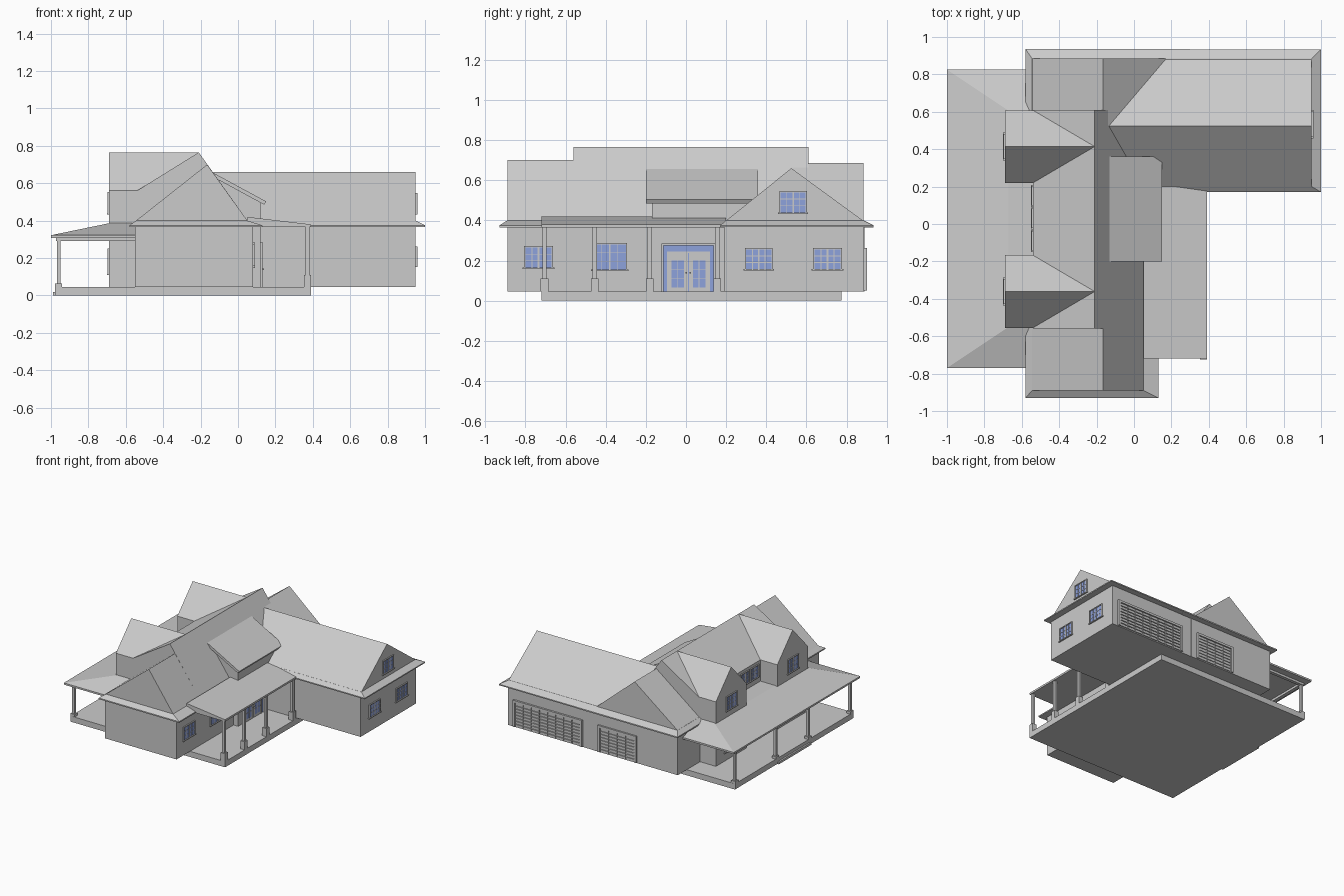
import bpy, bmesh

if "Cube" in bpy.data.objects:
    bpy.data.objects.remove(bpy.data.objects["Cube"])

glass_mat = bpy.data.materials.new("glass_blue")
glass_mat.diffuse_color = (0.27, 0.36, 0.72, 1)
glass_mat.use_nodes = True
glass_mat.node_tree.nodes["Principled BSDF"].inputs["Base Color"].default_value = glass_mat.diffuse_color


def finish(name, bm, mat=None):
    bmesh.ops.recalc_face_normals(bm, faces=bm.faces)
    me = bpy.data.meshes.new(name)
    bm.to_mesh(me)
    bm.free()
    ob = bpy.data.objects.new(name, me)
    bpy.context.collection.objects.link(ob)
    if mat:
        me.materials.append(mat)
    return ob


def add_box(bm, x0, x1, y0, y1, z0, z1):
    v = [bm.verts.new((x, y, z)) for z in (z0, z1)
         for x, y in ((x0, y0), (x1, y0), (x1, y1), (x0, y1))]
    for f in ((0, 1, 2, 3), (4, 5, 6, 7), (0, 1, 5, 4), (1, 2, 6, 5), (2, 3, 7, 6), (3, 0, 4, 7)):
        bm.faces.new([v[i] for i in f])


def boxes(name, lst, mat=None):
    bm = bmesh.new()
    for b in lst:
        add_box(bm, *b)
    return finish(name, bm, mat)


def prism(name, pts, axis, a, b):
    """Extrude a (horizontal, z) profile along x or y from a to b."""
    bm = bmesh.new()
    ends = []
    for t in (a, b):
        ends.append([bm.verts.new((t, p, z) if axis == 'x' else (p, t, z)) for p, z in pts])
        bm.faces.new(ends[-1])
    n = len(pts)
    for i in range(n):
        j = (i + 1) % n
        bm.faces.new((ends[0][i], ends[0][j], ends[1][j], ends[1][i]))
    return finish(name, bm)


def skirt(name, outer, inner, zb, ze, zt):
    """Hipped eave: fascia from zb to ze, slope up to the inner rectangle at zt."""
    bm = bmesh.new()
    rings = []
    for (x0, x1, y0, y1), z in ((outer, zb), (outer, ze), (inner, zt)):
        rings.append([bm.verts.new((x, y, z)) for x, y in ((x0, y0), (x1, y0), (x1, y1), (x0, y1))])
    bm.faces.new(rings[0])
    bm.faces.new(rings[2])
    for a, b in zip(rings, rings[1:]):
        for i in range(4):
            j = (i + 1) % 4
            bm.faces.new((a[i], a[j], b[j], b[i]))
    return finish(name, bm)


def window(name, x, s, y0, y1, z0, z1):
    """Window in a wall at x facing s (+1 or -1)."""
    def slab(d, a, b, c, e):
        xs = sorted((x - 0.005 * s, x + d * s))
        return (xs[0], xs[1], a, b, c, e)
    t = 0.007
    ym = (y0 + y1) / 2
    fr = [slab(.009, y0 - t, y0, z0, z1), slab(.009, y1, y1 + t, z0, z1),
          slab(.009, y0 - t, y1 + t, z1, z1 + t), slab(.011, y0 - 2 * t, y1 + 2 * t, z0 - t, z0),
          slab(.007, ym - .004, ym + .004, z0, z1)]
    for yq in ((y0 + ym) / 2, (y1 + ym) / 2):
        fr.append(slab(.005, yq - .0015, yq + .0015, z0, z1))
    for k in (1, 2):
        zq = z0 + (z1 - z0) * k / 3
        fr.append(slab(.005, y0, y1, zq - .0015, zq + .0015))
    boxes(name + "_frame", fr)
    boxes(name + "_glass", [slab(.003, y0, y1, z0, z1)], glass_mat)


FL = 0.045
# Foundation slab with entrance step
boxes("floor_slab", [(-.975, .39, -.72, .775, 0, FL)])
boxes("entrance_step", [(-.988, -.97, -.17, .24, 0, .018)])

# Wall blocks
boxes("south_walls", [(-.55, .08, -.89, -.5, FL, .375)])
boxes("north_walls", [(-.55, .2, .55, .89, FL, .375)])
boxes("garage_walls", [(.0, .95, .19, .888, FL, .375)])
prism("central_block", [(-.54, FL), (-.54, .56), (-.21, .765), (.05, .40), (.08, .38), (.08, FL)],
      'y', -.56, .61)

# Eave skirts and gable roofs
skirt("south_eave", (-.58, .13, -.93, -.5), (-.545, .05, -.89, -.5), .365, .375, .40)
prism("south_gable_roof", [(-.545, .40), (-.165, .70), (.05, .40)], 'y', -.89, -.5)
skirt("north_eave", (-.58, .3, .55, .935), (-.545, .3, .55, .885), .365, .375, .40)
prism("north_gable_roof", [(-.545, .399), (-.165, .687), (.17, .399)], 'y', .525, .885)
skirt("garage_eave", (.0, 1.0, .17, .934), (.0, .95, .20, .884), .366, .375, .40)
prism("garage_gable_roof", [(.20, .399), (.525, .66), (.882, .399)], 'x', -.135, .95)

# Two-storey gabled bays on the west side
for i, y0 in enumerate((-.555, .22)):
    y1, ym = y0 + .388, y0 + .194
    prism(f"west_bay_{i}", [(y0, FL), (y1, FL), (y1, .56), (ym, .765), (y0, .56)], 'x', -.69, -.212)
    window(f"bay_upper_window_{i}", -.69, -1, ym - .06, ym + .06, .44, .545)
    window(f"bay_lower_window_{i}", -.69, -1, ym - .08, ym + .08, .115, .245)

# Entry bay with shed roof on the east side
prism("entry_bay", [(-.1, FL), (.12, FL), (.12, .50), (-.1, .62)], 'y', -.17, .33)
prism("shed_roof", [(-.14, .66), (.15, .503), (.14, .485), (-.14, .637)], 'y', -.20, .36)

# East porch
prism("east_porch_roof", [(.05, .42), (.39, .38), (.39, .365), (.05, .365)], 'y', -.72, .20)
for i, y in enumerate((-.705, -.455, -.18, .155)):
    boxes(f"east_post_{i}", [(.362, .382, y - .011, y + .011, FL, .37),
                             (.353, .39, y - .019, y + .019, FL, .11)])

# West porch
skirt("west_porch_roof", (-1.0, -.54, -.77, .825), (-.67, -.54, -.55, .605), .308, .322, .39)
boxes("west_porch_beam", [(-.973, -.945, -.715, .77, .29, .31),
                          (-.945, -.55, -.715, -.69, .29, .31), (-.945, -.55, .745, .77, .29, .31)])
for i, y in enumerate((-.70, -.17, .24, .755)):
    boxes(f"west_post_{i}", [(-.969, -.949, y - .01, y + .01, FL, .295),
                             (-.978, -.94, y - .019, y + .019, .005, .065)])

# Wall windows
window("gable_window", .95, 1, .472, .595, .44, .54)
window("garage_window_a", .95, 1, .30, .425, .158, .255)
window("garage_window_b", .95, 1, .64, .77, .158, .255)
window("south_window", .08, 1, -.80, -.67, .165, .265)
window("porch_window", .08, 1, -.46, -.30, .155, .28)
for i, y in enumerate((-.09, .03, .15)):
    window(f"loft_window_{i}", -.54, -1, y - .045, y + .045, .44, .53)


def double_door(name, x, s, yc):
    def b(d, a, c, z0, z1):
        xs = sorted((x - .004 * s, x + d * s))
        return (xs[0], xs[1], yc + a, yc + c, z0, z1)
    boxes(name + "_surround", [b(.012, -.135, -.125, FL, .285), b(.012, .125, .135, FL, .285),
                               b(.012, -.135, .135, .275, .285), b(.01, -.10, .10, .238, .246),
                               b(.01, -.107, -.097, FL, .246), b(.01, .097, .107, FL, .246)])
    boxes(name + "_side_glass", [b(.003, -.125, .125, FL, .275)], glass_mat)
    boxes(name + "_leaves", [b(.006, -.097, -.002, FL, .238), b(.006, .002, .097, FL, .238)])
    boxes(name + "_panes", [b(.008, -.085, -.022, .065, .2), b(.008, .022, .085, .065, .2)], glass_mat)
    boxes(name + "_bars", [b(.01, m * .0535 - .002, m * .0535 + .002, .065, .2) for m in (-1, 1)]
          + [b(.01, m * .0535 - .032, m * .0535 + .032, z, z + .004) for m in (-1, 1) for z in (.11, .155, .21)])
    boxes(name + "_knobs", [b(.018, m * .01 - .004, m * .01 + .004, .136, .144) for m in (-1, 1)])


double_door("east_door", .12, 1, .012)
double_door("west_door", -.54, -1, .03)

# Garage doors on the back wall
for name, x0, x1, cols in (("wide", .29, .90, 8), ("narrow", -.19, .15, 4)):
    z0, z1, t = .05, .262, .018
    boxes(f"{name}_garage_door_frame", [(x0, x0 + t, .885, .903, z0, z1), (x1 - t, x1, .885, .903, z0, z1),
                                        (x0, x1, .885, .903, z1 - t, z1)])
    dx, dz = (x1 - x0 - 2 * t) / cols, (z1 - t - z0) / 8
    boxes(f"{name}_garage_door_panels",
          [(x0 + t + c * dx + .003, x0 + t + (c + 1) * dx - .003, .885, .896,
            z0 + r * dz + .003, z0 + (r + 1) * dz - .003) for c in range(cols) for r in range(8)])
